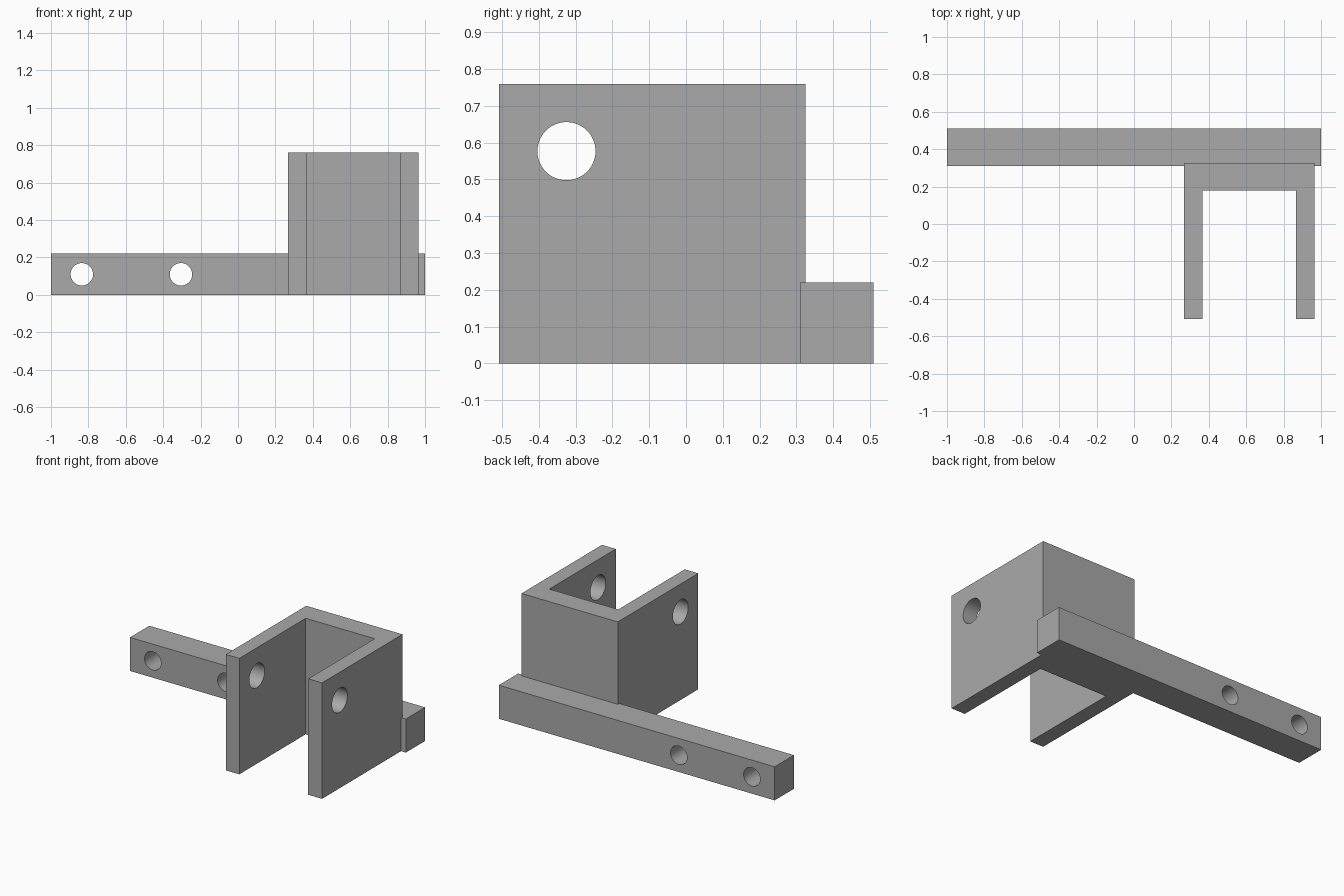
import bpy
import bmesh
import math

default_cube = bpy.data.objects.get("Cube")
if default_cube:
    bpy.data.objects.remove(default_cube, do_unlink=True)

grey = bpy.data.materials.new("plain grey")
grey.use_nodes = True
colour = (0.4, 0.4, 0.4, 1)
grey.diffuse_color = colour
grey.node_tree.nodes["Principled BSDF"].inputs["Base Color"].default_value = colour


def extrude_profile(name, outline, height):
    """Solid prism standing on the ground from an xy outline."""
    bm = bmesh.new()
    base = bm.faces.new([bm.verts.new((x, y, 0)) for x, y in outline])
    grown = bmesh.ops.extrude_face_region(bm, geom=[base])
    top = [v for v in grown["geom"] if isinstance(v, bmesh.types.BMVert)]
    bmesh.ops.translate(bm, verts=top, vec=(0, 0, height))
    bmesh.ops.recalc_face_normals(bm, faces=bm.faces)
    mesh = bpy.data.meshes.new(name)
    bm.to_mesh(mesh)
    bm.free()
    mesh.materials.append(grey)
    part = bpy.data.objects.new(name, mesh)
    bpy.context.collection.objects.link(part)
    return part


def drill(part, centre, radius, depth, rotation):
    """Cut a round hole right through a part."""
    bpy.ops.mesh.primitive_cylinder_add(vertices=64, radius=radius, depth=depth,
                                        location=centre, rotation=rotation)
    cutter = bpy.context.object
    cutter.name = "hole_cutter"
    cutter.hide_render = True
    cutter.data.materials.append(grey)
    cut = part.modifiers.new("hole", "BOOLEAN")
    cut.operation = "DIFFERENCE"
    cut.solver = "EXACT"
    cut.object = cutter
    bpy.ops.object.select_all(action="DESELECT")
    bpy.context.view_layer.objects.active = part
    part.select_set(True)
    bpy.ops.object.modifier_apply(modifier=cut.name)
    bpy.data.objects.remove(cutter, do_unlink=True)


# Long mounting bar with two screw holes
bar = extrude_profile("mounting_bar",
                      [(-1, 0.31), (1, 0.31), (1, 0.51), (-1, 0.51)], 0.22)
for x in (-0.835, -0.305):
    drill(bar, (x, 0.41, 0.11), 0.06, 0.5, (math.pi / 2, 0, 0))

# U-shaped bracket, open to the front, with a pin hole through both cheeks
left, right, front, back = 0.267, 0.965, -0.508, 0.325
inner_left, inner_right, inner_back = 0.365, 0.865, 0.18
bracket = extrude_profile("clevis_bracket", [
    (left, front), (inner_left, front), (inner_left, inner_back),
    (inner_right, inner_back), (inner_right, front), (right, front),
    (right, back), (left, back)], 0.76)
drill(bracket, ((left + right) / 2, -0.325, 0.577), 0.079, 1, (0, math.pi / 2, 0))

# Smooth hole walls, sharp block edges
for part in (bar, bracket):
    bpy.ops.object.select_all(action="DESELECT")
    bpy.context.view_layer.objects.active = part
    part.select_set(True)
    bpy.ops.object.shade_smooth_by_angle(angle=math.radians(30))
